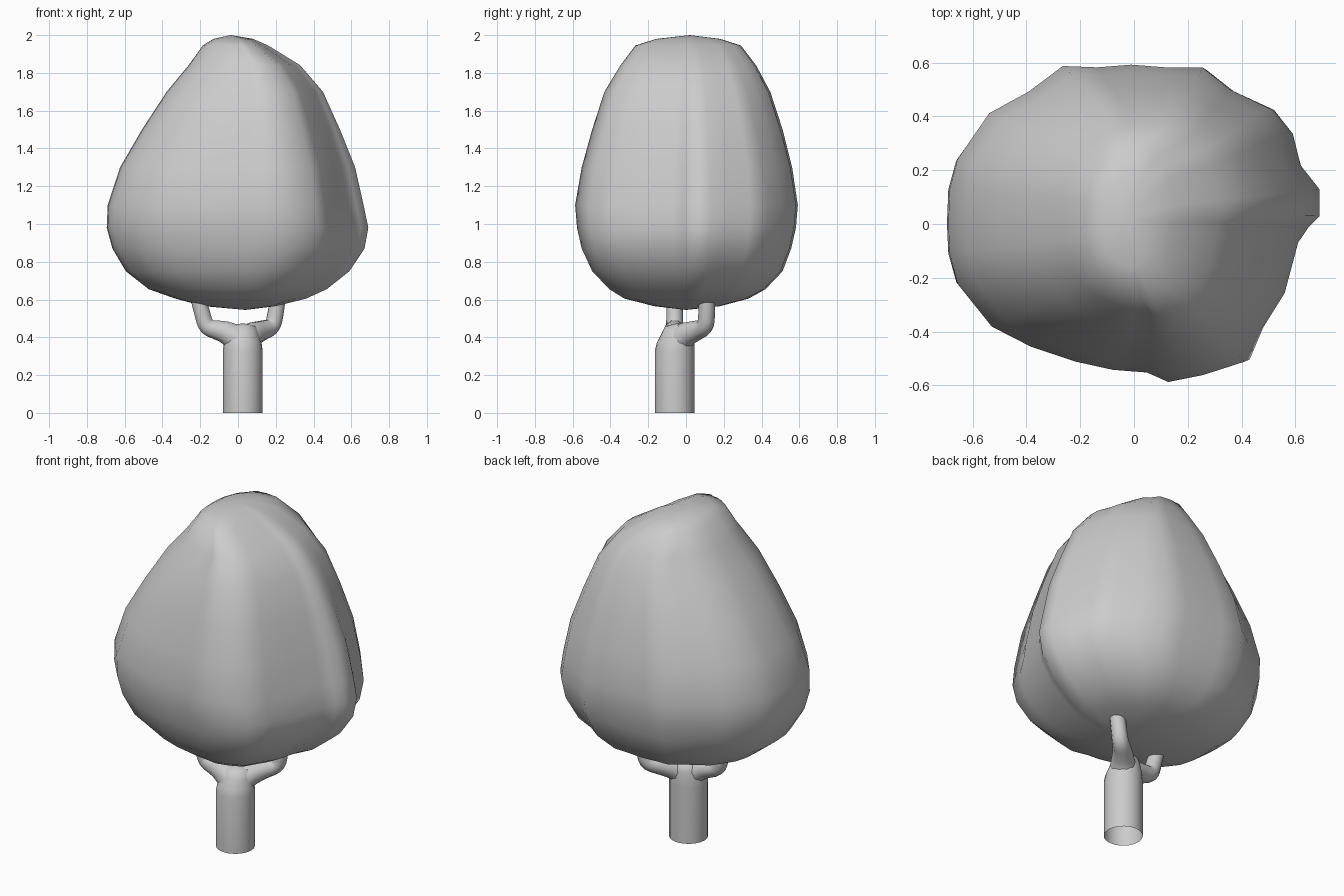
import bpy, bmesh, math

if "Cube" in bpy.data.objects:
    bpy.data.objects.remove(bpy.data.objects["Cube"])

# ---------- leafy crown: plan outline scaled to each level's extents ----------
PLAN = [(.69, .03), (.69, .13), (.62, .22), (.59, .34), (.52, .43), (.37, .50),
        (.27, .58), (.13, .58), (0, .59), (-.13, .58), (-.26, .585), (-.39, .49),
        (-.54, .41), (-.66, .24), (-.69, .13), (-.695, 0), (-.69, -.11),
        (-.66, -.22), (-.53, -.38), (-.38, -.455), (-.21, -.51), (-.07, -.54),
        (.06, -.55), (.14, -.585), (.27, -.56), (.43, -.51), (.48, -.39),
        (.56, -.26), (.61, -.07), (.65, -.01)]
# z, left, right, front, back, how far to round the outline
LEVELS = [(.565, -.18, .20, -.17, .18, .6), (.605, -.33, .36, -.33, .33, .4),
          (.655, -.47, .47, -.41, .42, .2), (.75, -.59, .59, -.50, .51, .1),
          (.87, -.66, .67, -.555, .555, 0), (.98, -.69, .69, -.58, .58, 0),
          (1.1, -.685, .665, -.59, .59, 0), (1.3, -.62, .62, -.555, .56, 0),
          (1.5, -.505, .54, -.50, .51, .1), (1.7, -.375, .45, -.435, .445, .15),
          (1.84, -.26, .33, -.35, .37, .2), (1.945, -.185, .16, -.27, .29, .2),
          (1.98, -.13, .08, -.16, .18, .5)]


def link(name, bm):
    bmesh.ops.recalc_face_normals(bm, faces=bm.faces)
    for f in bm.faces:
        f.smooth = True
    me = bpy.data.meshes.new(name)
    bm.to_mesh(me)
    bm.free()
    ob = bpy.data.objects.new(name, me)
    bpy.context.collection.objects.link(ob)
    return ob


def bridge(bm, rings):
    for a, b in zip(rings, rings[1:]):
        n = len(a)
        for i in range(n):
            bm.faces.new((a[i], a[(i + 1) % n], b[(i + 1) % n], b[i]))


def fan(bm, ring, co):
    tip = bm.verts.new(co)
    for i in range(len(ring)):
        bm.faces.new((ring[i], ring[(i + 1) % len(ring)], tip))


bm = bmesh.new()
rings = []
for z, xl, xr, yf, yb, rnd in LEVELS:
    ring = []
    for px, py in PLAN:
        u, v = px / .69, py / .588
        d = math.hypot(u, v)
        k = 1 - rnd + rnd / d
        u, v = u * k, v * k
        ring.append(bm.verts.new(((xl + xr) / 2 + u * (xr - xl) / 2,
                                  (yf + yb) / 2 + v * (yb - yf) / 2, z)))
    rings.append(ring)
bridge(bm, rings)
fan(bm, rings[0], (.04, 0, .545))
fan(bm, rings[-1], (-.04, .02, 2.0))
link("crown", bm)

# ---------- trunk: straight open-bottomed tube, narrowing into the fork ----------
bm = bmesh.new()
rings = []
for z, r, y in [(0, .105, -.06), (.33, .105, -.06), (.37, .1, -.055),
                (.42, .085, -.045), (.46, .07, -.04)]:
    rings.append([bm.verts.new((.025 + r * math.cos(i * math.tau / 20),
                                y + r * math.sin(i * math.tau / 20), z))
                  for i in range(20)])
bridge(bm, rings)
fan(bm, rings[-1], (.025, -.04, .475))
link("trunk", bm)


# ---------- branches: tapered tubes rising into the crown ----------
def branch(name, pts):
    cu = bpy.data.curves.new(name, 'CURVE')
    cu.dimensions = '3D'
    cu.bevel_depth = 1
    cu.bevel_resolution = 3
    cu.resolution_u = 3
    sp = cu.splines.new('NURBS')
    sp.points.add(len(pts) - 1)
    sp.use_endpoint_u = True
    sp.order_u = 3
    for p, (x, y, z, r) in zip(sp.points, pts):
        p.co = (x, y, z, 1)
        p.radius = r
    sp.use_smooth = True
    ob = bpy.data.objects.new(name, cu)
    bpy.context.collection.objects.link(ob)


branch("right_branch", [(.025, -.06, .36, .085), (.06, -.02, .41, .07),
                        (.13, .06, .438, .052), (.185, .105, .455, .045),
                        (.20, .11, .53, .044), (.21, .11, .60, .043), (.22, .11, .68, .04)])
branch("left_branch", [(.025, -.06, .37, .085), (-.05, -.06, .425, .065),
                       (-.12, -.06, .44, .052), (-.17, -.06, .455, .045),
                       (-.19, -.06, .53, .044), (-.21, -.06, .60, .043), (-.22, -.06, .68, .04)])
